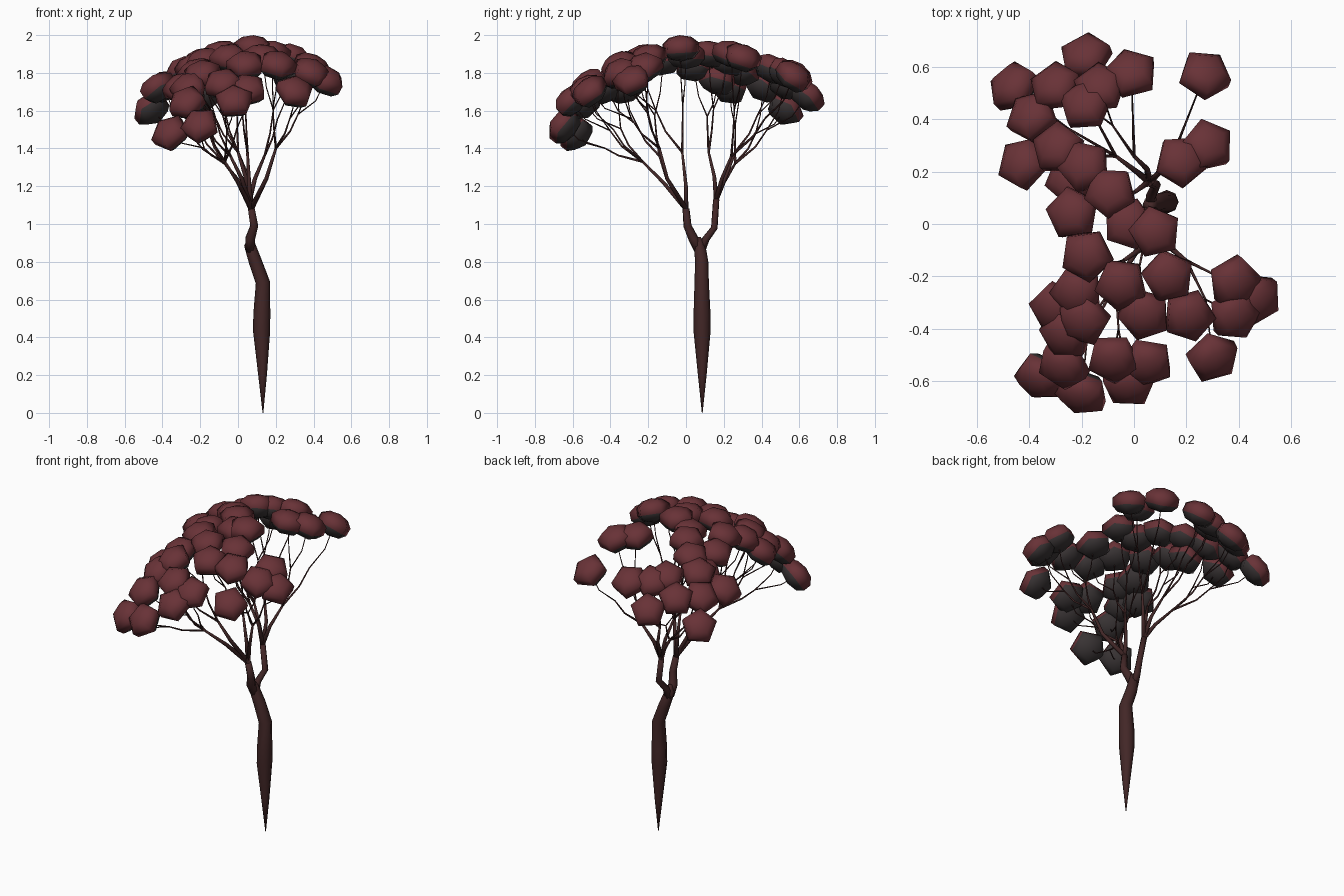
import bpy, bmesh, math, random
from mathutils import Vector

if "Cube" in bpy.data.objects:
    bpy.data.objects.remove(bpy.data.objects["Cube"])

random.seed(4)

def material(name, col):
    m = bpy.data.materials.new(name)
    m.diffuse_color = (*col, 1)
    m.use_nodes = True
    m.node_tree.nodes["Principled BSDF"].inputs["Base Color"].default_value = m.diffuse_color
    return m

BARK = material("bark", (0.055, 0.02, 0.02))
LEAF = material("leaf_top", (0.14, 0.032, 0.038))
SHADE = material("leaf_underside", (0.04, 0.033, 0.034))

def finish(bm, name, mats):
    bmesh.ops.recalc_face_normals(bm, faces=bm.faces)
    me = bpy.data.meshes.new(name)
    bm.to_mesh(me)
    bm.free()
    for m in mats:
        me.materials.append(m)
    for p in me.polygons:
        p.use_smooth = True
    ob = bpy.data.objects.new(name, me)
    bpy.context.collection.objects.link(ob)
    return ob

def skin(bm, rings, mats):
    n = len(rings[0])
    for a, b, m in zip(rings, rings[1:], mats):
        for i in range(n):
            j = (i + 1) % n
            bm.faces.new((a[i], a[j], b[j], b[i])).material_index = m

def tube(bm, pts, radii, sides):
    """Tapered tube through a list of points."""
    pts = [Vector(p) for p in pts]
    rings = []
    for k, (p, r) in enumerate(zip(pts, radii)):
        d = (pts[min(k + 1, len(pts) - 1)] - pts[max(k - 1, 0)]).normalized()
        u = d.orthogonal().normalized() if abs(d.x) > .95 else (Vector((1, 0, 0)) - d * d.x).normalized()
        v = d.cross(u)
        rings.append([bm.verts.new(p + r * (u * math.cos(t) + v * math.sin(t)))
                      for t in (2 * math.pi * i / sides for i in range(sides))])
    skin(bm, rings, [0] * len(pts))
    bm.faces.new(rings[0])
    bm.faces.new(rings[-1])

def leaf_clump(bm, centre, axis):
    """Flattened five-sided clump, red above and grey below."""
    q = axis.to_track_quat('Z', 'Y')
    spin = random.uniform(0, 6.28)
    rings = []
    for z, r in [(-.056, .07), (-.022, .102), (.026, .102), (.058, .062)]:
        rings.append([bm.verts.new(centre + q @ Vector((r * math.cos(t), r * math.sin(t), z)))
                      for t in (spin + i * 2 * math.pi / 5 for i in range(5))])
    skin(bm, rings, [1, 0, 0])
    for ring, z, m in ((rings[0], -.07, 1), (rings[-1], .07, 0)):
        tip = bm.verts.new(centre + q @ Vector((0, 0, z)))
        for i in range(5):
            bm.faces.new((ring[i], ring[(i + 1) % 5], tip)).material_index = m

# Trunk, pointed at the foot
bm = bmesh.new()
tube(bm, [(.132, .086, 0), (.13, .086, .2), (.125, .085, .43), (.126, .085, .52), (.132, .083, .69),
          (.092, .083, .8), (.062, .072, .89), (.065, .065, .93)],
     [.002, .023, .045, .045, .038, .035, .03, .012], 8)
finish(bm, "trunk", [BARK])

# Two main stems and the boughs that leave them
A, B = (.07, 0, 1.08), (.06, .16, 1.13)
bm = bmesh.new()
tube(bm, [(.065, .07, .86), (.063, .04, .92), (.085, .008, .99), A], [.026, .027, .022, .019], 7)
tube(bm, [(.065, .08, .86), (.065, .105, .92), (.085, .15, .98), B], [.024, .02, .018, .017], 7)
boughs = {
    "front": [A, (0, -.12, 1.22), (-.07, -.23, 1.33)],
    "front_left": [A, (.02, -.1, 1.24), (-.04, -.14, 1.36)],
    "right": [A, (.15, -.1, 1.24), (.2, -.14, 1.4)],
    "middle": [A, (.06, 0, 1.2), (.05, -.02, 1.38)],
    "back_left": [B, (.01, .2, 1.22), (-.07, .26, 1.32)],
    "back": [B, (.05, .21, 1.25), (0, .26, 1.38)],
    "left": [B, (.04, .15, 1.25), (0, .12, 1.38)],
    "back_right": [B, (.09, .19, 1.24), (.14, .24, 1.36)],
}
for path in boughs.values():
    tube(bm, path, [.015, .011, .007], 6)
finish(bm, "boughs", [BARK])

# Clump positions; neighbours listed in pairs share a twig fork
clumps = {
    "front": [(-.27, -.54, 1.64), (-.19, -.365, 1.79), (-.36, -.585, 1.48), (-.2, -.645, 1.52),
              (-.02, -.61, 1.65), (-.08, -.515, 1.74), (.05, -.53, 1.71)],
    "front_left": [(-.3, -.32, 1.72), (-.26, -.42, 1.72), (-.22, -.26, 1.8), (-.18, -.12, 1.86)],
    "right": [(.385, -.22, 1.83), (.465, -.285, 1.76), (.385, -.345, 1.8), (.3, -.51, 1.7),
              (.21, -.35, 1.84), (.13, -.2, 1.88)],
    "middle": [(-.02, 0, 1.89), (.08, -.03, 1.93), (-.05, -.23, 1.88), (.04, -.345, 1.84)],
    "back_left": [(-.46, .525, 1.61), (-.39, .41, 1.73), (-.3, .525, 1.74), (-.185, .64, 1.68),
                  (-.425, .23, 1.72), (-.29, .29, 1.81)],
    "back": [(-.185, .455, 1.82), (-.13, .52, 1.8), (-.01, .575, 1.79)],
    "left": [(-.19, .22, 1.86), (-.09, .12, 1.9), (-.235, .04, 1.83), (-.24, .17, 1.76)],
    "back_right": [(.18, .24, 1.9), (.28, .3, 1.88), (.27, .57, 1.78)],
}
twigs, leaves = bmesh.new(), bmesh.new()
root = Vector((.05, .02, 1.0))
for name, group in clumps.items():
    hub = Vector(boughs[name][-1])
    pts = [Vector(c) for c in group]
    for k in range(0, len(pts), 2):
        pair = pts[k:k + 2]
        d = sum(pair, Vector()) / len(pair) - hub
        knee = hub + d * .25 + Vector((d.x * .08, d.y * .08, -.01))
        fork = hub + d * .48 + Vector((d.x * .04, d.y * .04, -.01))
        tube(twigs, [hub, knee, fork], [.007, .005, .004], 5)
        for c in pair:
            e = c - fork
            # outwards first, then up into the clump
            bend = fork + e * .45 + Vector((e.x * .18, e.y * .18, -.01))
            tube(twigs, [fork, bend, c], [.004, .003, .0025], 5)
            leaf_clump(leaves, c, c - root)
finish(twigs, "twigs", [BARK])
finish(leaves, "foliage", [LEAF, SHADE])
